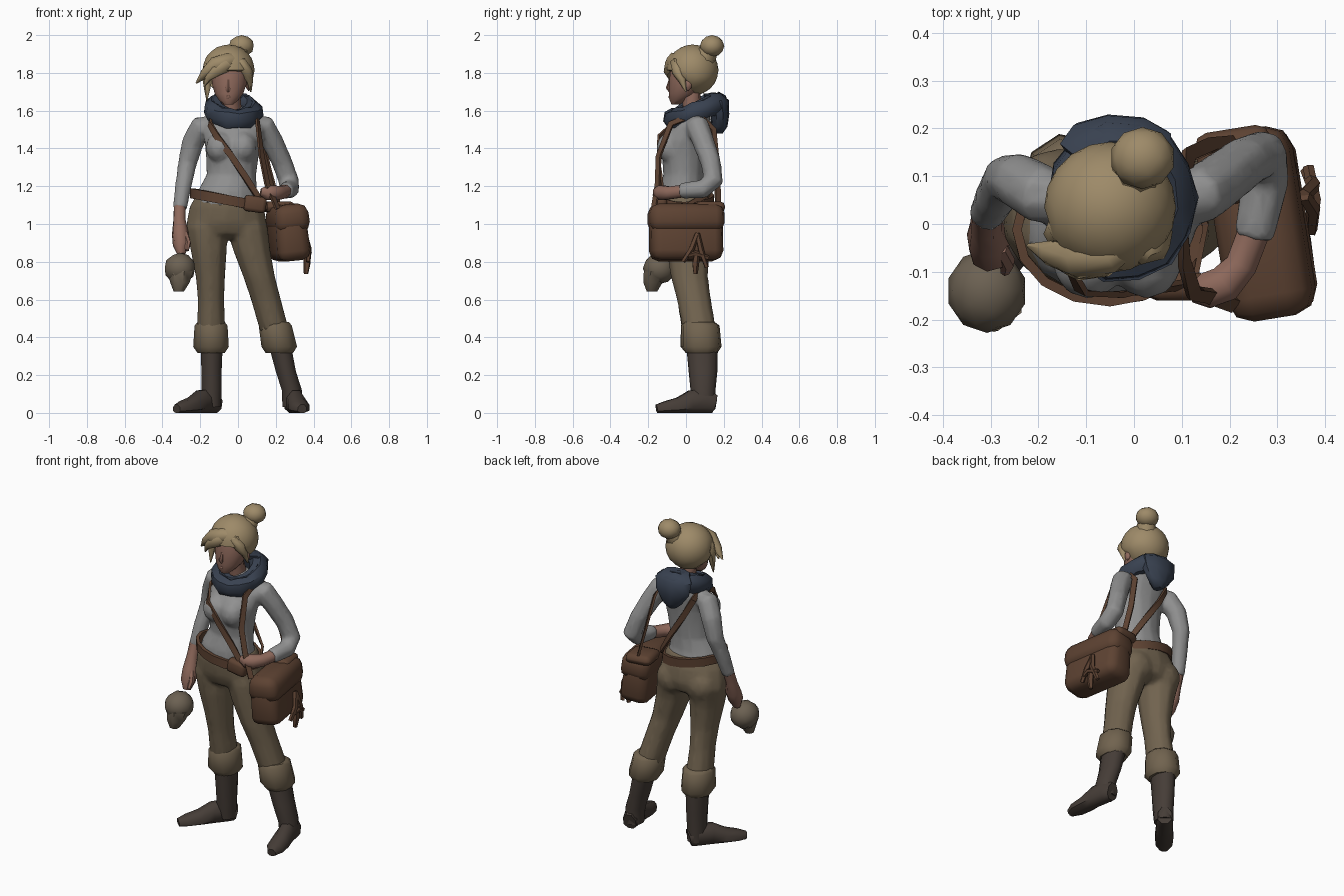
import bpy, bmesh
from math import sin, cos, pi, radians
from mathutils import Vector, Matrix


def material(name, r, g, b):
    m = bpy.data.materials.new(name)
    m.diffuse_color = (r, g, b, 1)
    return m


SHIRT = material("shirt_grey", .28, .28, .28)
PANTS = material("khaki", .165, .125, .078)
LEATHER = material("leather", .11, .055, .032)
BOOT = material("dark_leather", .06, .046, .038)
SCARF = material("blue_cloth", .04, .053, .08)
HAIR = material("blonde", .34, .255, .14)
SKIN = material("skin", .27, .14, .105)
BONE = material("bone", .15, .12, .085)


def finish(name, bm, mat, angle=50):
    bmesh.ops.recalc_face_normals(bm, faces=bm.faces)
    me = bpy.data.meshes.new(name)
    bm.to_mesh(me)
    bm.free()
    me.shade_smooth()
    me.set_sharp_from_angle(angle=radians(angle))
    me.materials.append(mat)
    ob = bpy.data.objects.new(name, me)
    bpy.context.collection.objects.link(ob)
    return ob


def fuse(name, parts, mat, voxel=.011, smooth=6):
    """Merge overlapping parts into one smooth skin, then thin it out."""
    bm = bmesh.new()
    for p in parts:
        bm.from_mesh(p.data)
        bpy.data.objects.remove(p)
    ob = finish(name, bm, mat, 180)
    r = ob.modifiers.new("skin", 'REMESH')
    r.mode, r.voxel_size, r.use_smooth_shade = 'VOXEL', voxel, True
    s = ob.modifiers.new("soften", 'SMOOTH')
    s.factor, s.iterations = .5, smooth
    ob.modifiers.new("thin", 'DECIMATE').ratio = .2
    return ob


def loft(name, rings, mat, n=10, mode="path", closed=False, ref=None, floor=False):
    """Rings are (x, y, z, r_side, r_out); flat mode keeps every ring horizontal."""
    bm = bmesh.new()
    pts = [Vector(r[:3]) for r in rings]
    k, loops = len(pts), []
    for i, r in enumerate(rings):
        if mode == "flat":
            side, out = Vector((1, 0, 0)), Vector((0, 1, 0))
        else:
            a = pts[(i - 1) % k] if closed else pts[max(i - 1, 0)]
            b = pts[(i + 1) % k] if closed else pts[min(i + 1, k - 1)]
            t = (b - a).normalized()
            o = Vector(ref) if ref else Vector((pts[i].x + .03, pts[i].y - .02, 0))
            side = t.cross(o).normalized()
            out = side.cross(t)
        loop = []
        for j in range(n):
            an = 2 * pi * (j + .5) / n
            p = pts[i] + side * cos(an) * r[3] + out * sin(an) * r[4]
            if floor:
                p.z = max(p.z, 0)
            loop.append(bm.verts.new(p))
        loops.append(loop)
    for i in range(k if closed else k - 1):
        a, b = loops[i], loops[(i + 1) % k]
        for j in range(n):
            bm.faces.new((a[j], a[(j + 1) % n], b[(j + 1) % n], b[j]))
    if not closed:
        bm.faces.new(loops[0])
        bm.faces.new(loops[-1])
    return finish(name, bm, mat)


def limb(name, pts, mat, n=8):
    return loft(name, [(*p[:3], p[3], p[3]) for p in pts], mat, n)


def ribbon(name, pts, w, mat, closed=False):
    return loft(name, [(*p, w, .009) for p in pts], mat, 4, closed=closed)


def ball(name, loc, size, mat, sub=2, shape=None):
    bm = bmesh.new()
    bmesh.ops.create_icosphere(bm, subdivisions=sub, radius=1)
    for v in bm.verts:
        v.co = Vector(loc) + v.co * Vector(size)
        if shape:
            shape(v.co)
    return finish(name, bm, mat)


def box(name, loc, size, mat, bevel=.02, grow=1.0, tilt=0, turn=0):
    bm = bmesh.new()
    bmesh.ops.create_cube(bm, size=1)
    for v in bm.verts:
        if v.co.z < 0:
            v.co.x *= grow
        v.co *= Vector(size)
    bmesh.ops.bevel(bm, geom=bm.edges[:], offset=bevel, segments=2, affect='EDGES', profile=.5)
    m = Matrix.Translation(loc) @ Matrix.Rotation(turn, 4, 'Z') @ Matrix.Rotation(tilt, 4, 'Y')
    bmesh.ops.transform(bm, matrix=m, verts=bm.verts)
    return finish(name, bm, mat)


# shirt: torso, bust and sleeves in one skin
shirt = [loft("torso", [(-.06, -.01, 1.10, .18, .14), (-.055, -.02, 1.18, .158, .125), (-.035, -.01, 1.26, .133, .11),
                        (-.03, -.01, 1.36, .142, .118), (-.025, -.005, 1.44, .155, .12), (-.022, .03, 1.52, .165, .10),
                        (-.025, .05, 1.575, .13, .08), (-.03, .05, 1.62, .06, .05)], SHIRT, 14, "flat"),
         limb("arm_r", [(-.14, .05, 1.53, .05), (-.19, .06, 1.52, .064), (-.24, .09, 1.43, .06), (-.268, .095, 1.32, .051),
                        (-.29, .055, 1.2, .046), (-.308, .02, 1.08, .04)], SHIRT),
         limb("arm_l", [(.09, .05, 1.53, .05), (.135, .06, 1.52, .064), (.18, .09, 1.44, .06), (.232, .13, 1.33, .056),
                        (.268, .145, 1.23, .056), (.275, .09, 1.185, .052), (.25, -.03, 1.175, .044)], SHIRT)]
shirt += [ball("bust", (-.035 + s * .062, -.078, 1.405), (.075, .08, .085), SHIRT) for s in (-1, 1)]
fuse("shirt", shirt, SHIRT)
limb("neck", [(-.03, .05, 1.55, .06), (-.035, .03, 1.65, .05), (-.04, .02, 1.72, .055)], SKIN)

# trousers: hips, seat and legs in one skin
pants = [loft("hips", [(-.055, -.01, 1.16, .165, .13), (-.06, 0, 1.09, .2, .148), (-.06, .01, 1.01, .216, .15),
                       (-.06, .015, .95, .19, .13), (-.06, .015, .92, .12, .08)], PANTS, 14, "flat"),
         loft("leg_r", [(-.15, .01, 1.08, .10, .11), (-.165, .015, .98, .115, .135), (-.155, .01, .86, .099, .115),
                        (-.146, .02, .72, .08, .095), (-.143, .038, .6, .072, .087), (-.142, .068, .43, .078, .09)],
              PANTS, 10, "flat"),
         loft("leg_l", [(.03, .01, 1.08, .10, .11), (.05, .015, .98, .112, .135), (.073, .01, .86, .102, .115),
                        (.112, .018, .72, .087, .1), (.148, .042, .6, .082, .092), (.195, .073, .43, .08, .09)],
              PANTS, 10, "flat")]
pants += [ball("seat", (-.06 + s * .095, .075, .99), (.105, .085, .10), PANTS) for s in (-1, 1)]
fuse("trousers", pants, PANTS, .012, 7)

# cuffs, boots and feet: bottom and top centre of the shaft, heel and toe
for side, cb, ct, heel, toe in (("right", -.14, -.14, (-.115, .135), (-.325, -.125)),
                                ("left", .285, .2, (.285, .15), (.34, -.155))):
    m = ct + (cb - ct) * .25
    loft("cuff_" + side, [(ct, .07, .48, .075, .085), (ct, .075, .462, .09, .104), (m, .08, .35, .097, .11),
                          (m, .082, .318, .075, .085)], PANTS, 9, "flat")
    loft("boot_shaft_" + side, [(m, .085, .36, .062, .084), ((m + cb) / 2, .09, .22, .056, .076),
                                (cb, .09, .12, .056, .066), (cb, .095, .03, .052, .06)], BOOT, 10, "flat")
    h, t = Vector(heel), Vector(toe)
    foot = []
    for f, w, top in ((0, .042, .10), (.15, .052, .13), (.4, .05, .125), (.62, .056, .085), (.85, .052, .064),
                      (1, .026, .046)):
        p = h.lerp(t, f)
        foot.append((p.x, p.y, top * .42, w, top * .58))
    loft("boot_foot_" + side, foot, BOOT, 8, ref=(0, 0, 1), floor=True)

# belt with pouch
belt = []
for i in range(16):
    a = 2 * pi * i / 16
    belt.append((-.055 + .19 * cos(a), -.012 + .15 * sin(a), 1.127 - .036 * cos(a), .037, .014))
loft("belt", belt, LEATHER, 4, closed=True)
box("belt_pouch", (.09, -.13, 1.105), (.12, .06, .085), LEATHER, .02, tilt=.15)

# hands
limb("hand_right", [(-.308, .02, 1.09, .034), (-.31, -.005, 1.02, .034), (-.306, -.03, .95, .045),
                    (-.302, -.06, .89, .043), (-.3, -.075, .84, .022)], SKIN)
limb("thumb_right", [(-.28, -.05, .95, .016), (-.265, -.08, .9, .017), (-.27, -.1, .86, .01)], SKIN, 6)
limb("hand_left", [(.253, -.01, 1.175, .036), (.225, -.085, 1.165, .036), (.19, -.125, 1.165, .042),
                   (.15, -.14, 1.165, .04), (.12, -.145, 1.17, .02)], SKIN)

# carried skull
ball("skull_cranium", (-.308, -.14, .765), (.084, .088, .083), BONE, 2)
loft("skull_jaw", [(-.3, -.155, .75, .072, .07), (-.305, -.175, .69, .054, .052), (-.312, -.18, .642, .028, .028)],
     BONE, 7, "flat")

# shoulder bag, flap and tie
box("bag_body", (.265, 0, .94), (.16, .385, .27), LEATHER, .05, 1.14, -.1, .16)
box("bag_flap", (.262, 0, 1.03), (.175, .4, .15), LEATHER, .05, 1.1, -.1, .16)
box("bag_top_roll", (.215, .12, 1.09), (.16, .16, .06), LEATHER, .028, turn=.16)
for i, pts in enumerate((((.355, .06, .95, .014), (.375, .03, .87, .016), (.372, -.015, .8, .012)),
                         ((.355, .06, .95, .014), (.375, .08, .86, .016), (.36, .11, .77, .012)),
                         ((.372, 0, .83, .012), (.378, .05, .845, .014), (.365, .12, .82, .012)),
                         ((.365, .06, .86, .014), (.365, .05, .79, .02), (.36, .05, .735, .012)))):
    limb("bag_tie_%d" % (i + 1), pts, LEATHER, 5)

# straps
ribbon("bag_strap", [(.21, -.17, 1.08), (.155, -.15, 1.21), (.125, -.145, 1.36), (.105, -.08, 1.53), (.1, .06, 1.59),
                     (.115, .145, 1.5), (.16, .165, 1.3), (.22, .17, 1.08)], .022, LEATHER)
ribbon("cross_strap", [(-.14, .05, 1.585), (-.15, -.06, 1.53), (-.11, -.14, 1.46), (-.035, -.148, 1.36),
                       (.045, -.135, 1.24), (.12, -.125, 1.12), (.15, 0, 1.09), (.1, .1, 1.15), (.02, .115, 1.28),
                       (-.08, .128, 1.43), (-.135, .12, 1.53)], .024, LEATHER, True)

# scarf: tilted thick loop with a drooping hood at the back
scarf = []
for i in range(14):
    a = 2 * pi * i / 14
    wob = .005 * (-1) ** i
    scarf.append((-.025 + .112 * cos(a), .05 + .127 * sin(a), 1.598 + .044 * sin(a) - .008 * cos(a),
                  .053 + wob, .048 + wob * .5))
loft("scarf_loop", scarf, SCARF, 7, closed=True)
loft("scarf_inner_fold", [(x * .75 - .007, y * .75 + .015, z + .018, .04, .03) for x, y, z, _, _ in scarf],
     SCARF, 6, closed=True)
loft("scarf_hood", [(-.035, .14, 1.69, .085, .05), (-.035, .168, 1.655, .12, .06), (-.035, .178, 1.58, .11, .052),
                    (-.03, .178, 1.515, .065, .042), (-.03, .17, 1.48, .025, .025)], SCARF, 9, "flat")

# head and face
loft("head", [(-.05, -.055, 1.632, .025, .022), (-.05, -.04, 1.655, .052, .048), (-.048, -.015, 1.69, .078, .078),
              (-.046, 0, 1.74, .094, .092), (-.045, .01, 1.8, .1, .098), (-.045, .02, 1.87, .085, .09)],
     SKIN, 12, "flat")
loft("nose", [(-.052, -.083, 1.765, .01, .008), (-.054, -.09, 1.72, .015, .017), (-.053, -.08, 1.70, .014, .012)],
     SKIN, 6, "flat")
ball("lips", (-.053, -.077, 1.672), (.022, .018, .012), SKIN, 1)
ball("ear", (.056, .01, 1.735), (.015, .022, .032), SKIN, 1)


def hairline(co):
    # open the face below the fringe and tuck the nape in
    if co.z < 1.80 - (co.x + .05) * .3 and co.y < .02:
        co.y = .02
    if co.z < 1.74:
        co.x = -.045 + (co.x + .045) * .88


# hair, bun and swept fringe
ball("hair_cap", (-.05, .035, 1.815), (.138, .137, .135), HAIR, 3, hairline)
ball("hair_bun", (.018, .138, 1.942), (.068, .065, .058), HAIR)
limb("bun_base", [(-.005, .1, 1.88, .06), (.015, .13, 1.935, .045)], HAIR)
for i, pts in enumerate((
        ((.02, -.02, 1.87, .02), (-.05, -.06, 1.865, .045), (-.12, -.07, 1.84, .045), (-.178, -.06, 1.795, .026), (-.222, -.045, 1.745, .004)),
        ((0, -.04, 1.87, .02), (-.07, -.075, 1.84, .04), (-.12, -.085, 1.81, .034), (-.16, -.075, 1.77, .018), (-.18, -.065, 1.73, .004)),
        ((-.12, 0, 1.87, .02), (-.145, -.005, 1.83, .04), (-.162, -.02, 1.77, .028), (-.163, -.03, 1.71, .016), (-.165, -.035, 1.655, .003)),
        ((-.02, -.03, 1.87, .02), (.015, -.05, 1.85, .036), (.045, -.045, 1.81, .033), (.062, -.02, 1.76, .02), (.068, 0, 1.70, .004)))):
    limb("hair_lock_%d" % (i + 1), pts, HAIR, 7)
